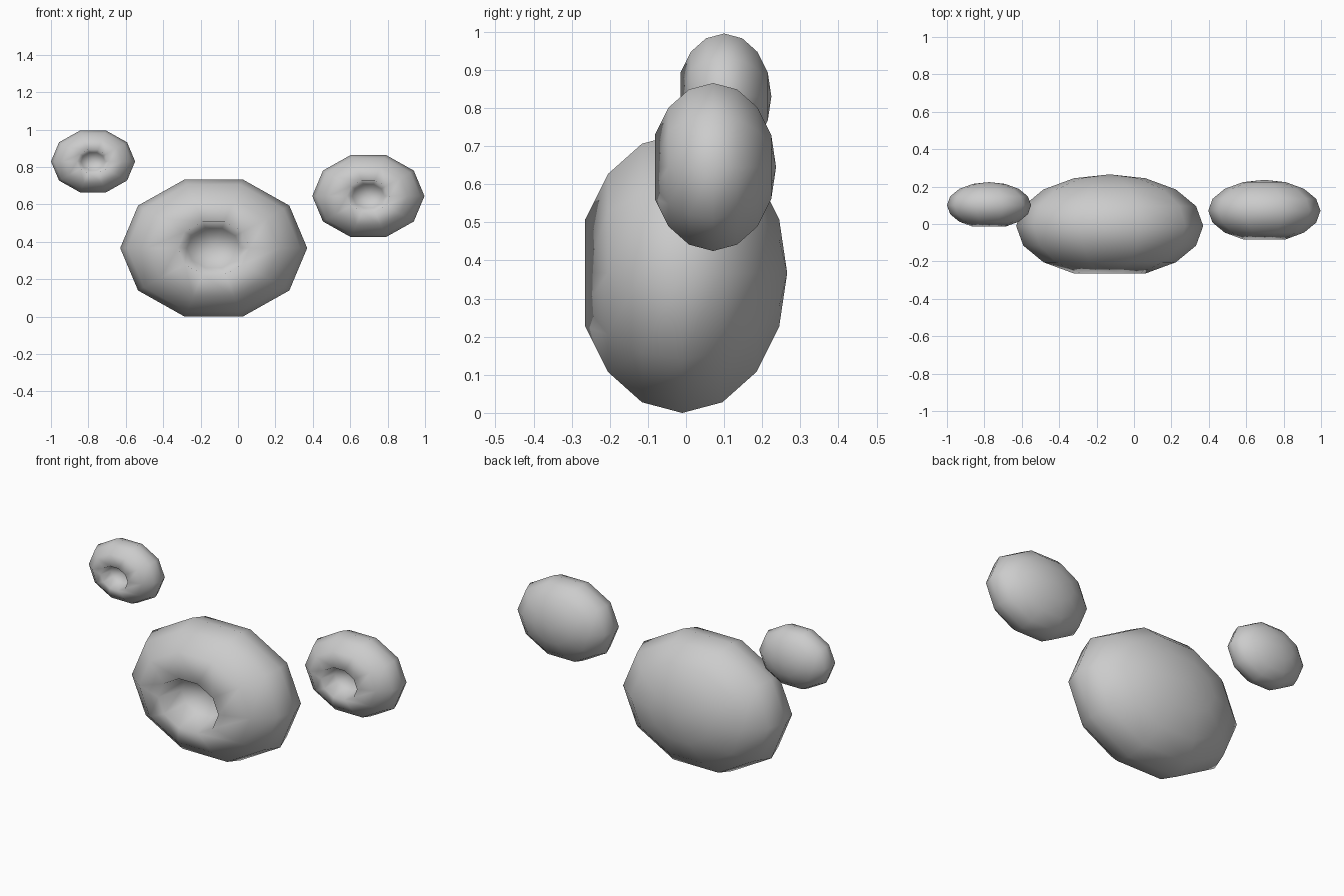
import bpy
import bmesh
from math import sin, cos, pi

cube = bpy.data.objects.get("Cube")
if cube:
    bpy.data.objects.remove(cube, do_unlink=True)

SIDES = 10
STEPS = 8

grey = bpy.data.materials.new("plain_grey")
grey.use_nodes = True
colour = (0.6, 0.6, 0.6, 1)
grey.diffuse_color = colour
grey.node_tree.nodes["Principled BSDF"].inputs["Base Color"].default_value = colour


def dented_ball(name, centre, size):
    """Squashed ball lathed about the y axis, with its front cap pushed in."""
    bm = bmesh.new()
    rx, ry, rz = 0.5 * size, 0.2755 * size, 0.386 * size

    def point(radius, y, turn):
        return bm.verts.new((rx * radius * cos(turn), ry * y, rz * radius * sin(turn)))

    # Profile from the dent floor, over the rim, to the back
    rim = pi / STEPS
    profile = [(0.75 * sin(rim), -0.4)]
    profile += [(sin(i * rim), -cos(i * rim)) for i in range(1, STEPS)]
    rings = [[point(r, y, 2 * pi * k / SIDES) for k in range(SIDES)] for r, y in profile]
    front = point(0, -0.25, 0)
    back = point(0, 1, 0)

    for k in range(SIDES):
        n = (k + 1) % SIDES
        bm.faces.new((front, rings[0][k], rings[0][n]))
        for a, b in zip(rings, rings[1:]):
            bm.faces.new((a[k], b[k], b[n], a[n]))
        bm.faces.new((back, rings[-1][n], rings[-1][k]))

    bmesh.ops.recalc_face_normals(bm, faces=bm.faces[:])
    for face in bm.faces:
        face.smooth = True
    mesh = bpy.data.meshes.new(name)
    bm.to_mesh(mesh)
    bm.free()
    mesh.materials.append(grey)
    ball = bpy.data.objects.new(name, mesh)
    ball.location = centre
    bpy.context.collection.objects.link(ball)


# Large middle ball and the two raised side balls
dented_ball("large_ball", (-0.13, -0.01, 0.367), 1.0)
dented_ball("left_ball", (0.697, 0.071, 0.645), 0.6)
dented_ball("right_ball", (-0.775, 0.1, 0.83), 0.45)
